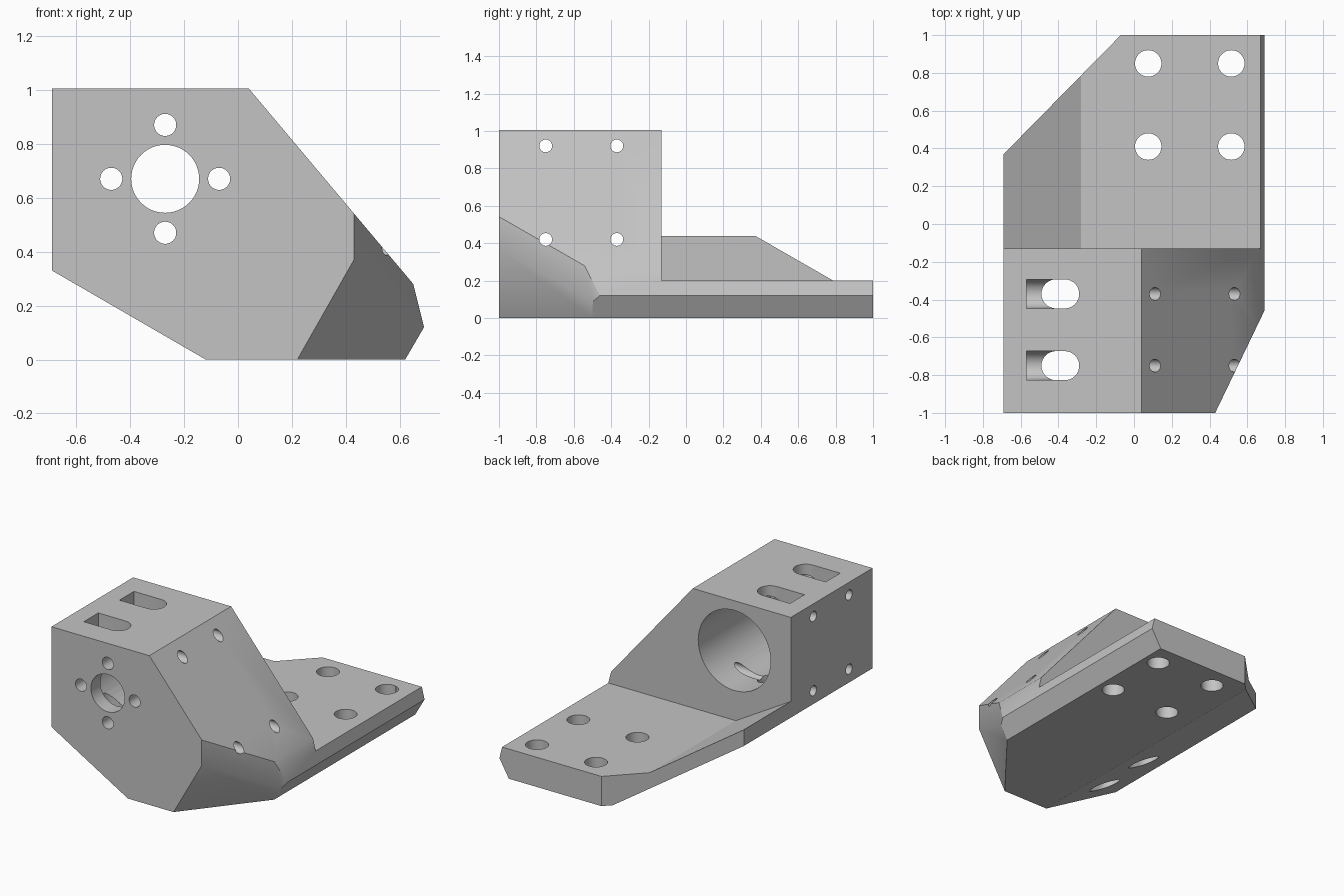
import bpy, bmesh, math
from mathutils import Matrix, Vector

if "Cube" in bpy.data.objects:
    bpy.data.objects.remove(bpy.data.objects["Cube"], do_unlink=True)

grey = bpy.data.materials.new("light_grey")
grey.use_nodes = True
colour = (0.55, 0.55, 0.55, 1)
grey.diffuse_color = colour
grey.node_tree.nodes["Principled BSDF"].inputs["Base Color"].default_value = colour


def make_object(name, bm):
    bmesh.ops.recalc_face_normals(bm, faces=bm.faces)
    mesh = bpy.data.meshes.new(name)
    bm.to_mesh(mesh)
    bm.free()
    obj = bpy.data.objects.new(name, mesh)
    bpy.context.collection.objects.link(obj)
    mesh.materials.append(grey)
    return obj


def prism(profile, start, end, axis="Y"):
    """Extrude a profile: (x, z) along Y, or (x, y) along Z."""
    bm = bmesh.new()
    place = (lambda a, b: (a, start, b)) if axis == "Y" else (lambda a, b: (a, b, start))
    face = bm.faces.new([bm.verts.new(place(a, b)) for a, b in profile])
    new = bmesh.ops.extrude_face_region(bm, geom=[face])["geom"]
    step = Vector((0, end - start, 0)) if axis == "Y" else Vector((0, 0, end - start))
    bmesh.ops.translate(bm, vec=step, verts=[v for v in new if isinstance(v, bmesh.types.BMVert)])
    return bm


def rod(start, end, radius):
    """Cylinder between two points."""
    a, b = Vector(start), Vector(end)
    bm = bmesh.new()
    turn = Vector((0, 0, 1)).rotation_difference(b - a).to_matrix().to_4x4()
    bmesh.ops.create_cone(bm, cap_ends=True, segments=48, radius1=radius, radius2=radius,
                          depth=(b - a).length, matrix=Matrix.Translation((a + b) / 2) @ turn)
    return bm


def trim(bm, point, normal):
    """Cut away everything on the normal side of a plane and close the cut."""
    geom = bm.verts[:] + bm.edges[:] + bm.faces[:]
    cut = bmesh.ops.bisect_plane(bm, geom=geom, plane_co=point, plane_no=normal, clear_outer=True)
    edges = [e for e in cut["geom_cut"] if isinstance(e, bmesh.types.BMEdge)]
    bmesh.ops.contextual_create(bm, geom=edges)


def carve(target, bm):
    cutter = make_object("cutter", bm)
    cutter.hide_render = True
    mod = target.modifiers.new("carve", "BOOLEAN")
    mod.operation, mod.solver, mod.object = "DIFFERENCE", "EXACT", cutter
    bpy.context.view_layer.update()
    evaluated = target.evaluated_get(bpy.context.evaluated_depsgraph_get())
    mesh = bpy.data.meshes.new_from_object(evaluated)
    target.modifiers.clear()
    target.data = mesh
    bpy.data.objects.remove(cutter, do_unlink=True)


# Full-length body with its outer bevels
body = prism([(-.69, 1.005), (.04, 1.005), (.65, .28), (.69, .12),
              (.62, 0), (-.12, 0), (-.69, .33)], -1, 1)
trim(body, (-.07, 1, 0), (-.63, .62, 0))             # rear corner
trim(body, (.43, -1, .37), (.54, -.26, 0))           # front corner, upright
trim(body, (.43, -1, .37), (.185, -.148, -.105))     # front corner, undercut
bracket = make_object("motor_mount_bracket", body)

# Space above the rear plate and its raised wing
carve(bracket, prism([(-.28, .2), (2, .2), (2, 2), (-2, 2), (-2, 1.204)], -.13, 2))

# Motor bore, shaft hole and four face holes
cx, cz = -.27, .67
carve(bracket, rod((cx, -.9, cz), (cx, .2, cz), .27))
carve(bracket, rod((cx, -1.2, cz), (cx, -.8, cz), .126))
for dx, dz in ((.2, 0), (-.2, 0), (0, .2), (0, -.2)):
    carve(bracket, rod((cx + dx, -1.2, cz + dz), (cx + dx, -.8, cz + dz), .041))

# Plate mounting holes
for x in (.075, .515):
    for y in (.41, .85):
        carve(bracket, rod((x, y, -.2), (x, y, .4), .07))

# Clamp slots, screw head troughs and cross holes
r = .077
for y in (-.75, -.37):
    slot = []
    for centre, first in ((-.367, -90), (-.413, 90)):
        for i in range(17):
            a = math.radians(first + i * 180 / 16)
            slot.append((centre + r * math.cos(a), y + r * math.sin(a)))
    carve(bracket, prism(slot, -.2, 1.2, "Z"))
    trough = [(-.57, y - r), (-.4, y - r), (-.4, y + r), (-.57, y + r)]
    carve(bracket, prism(trough, .92, 1.2, "Z"))
    carve(bracket, rod((-.57, y, .92), (-.4, y, .92), r))
    for z in (.92, .42):
        carve(bracket, rod((-1, y, z), (1, y, z), .034))

# Smooth round walls, crisp edges
bpy.ops.object.select_all(action="DESELECT")
bracket.select_set(True)
bpy.context.view_layer.objects.active = bracket
bpy.ops.object.shade_smooth_by_angle(angle=math.radians(28))
